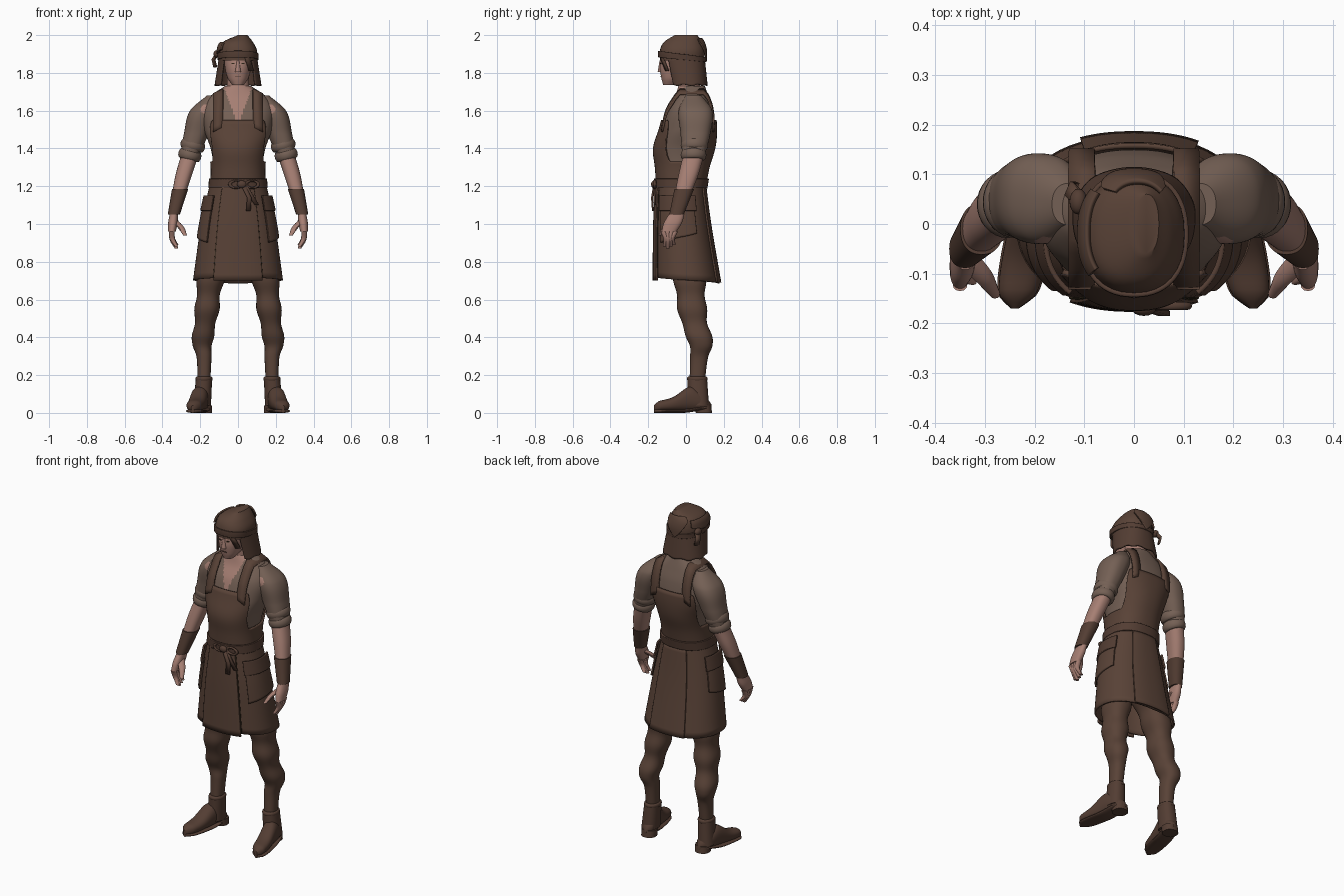
import bpy, bmesh
from math import pi, sin, cos, exp, radians, copysign
from mathutils import Vector

if "Cube" in bpy.data.objects:
    bpy.data.objects.remove(bpy.data.objects["Cube"])


def material(name, *rgb):
    made = bpy.data.materials.new(name)
    made.use_nodes = True
    made.diffuse_color = (*rgb, 1)
    made.node_tree.nodes["Principled BSDF"].inputs["Base Color"].default_value = (*rgb, 1)
    return made


SKIN = material("skin", .38, .21, .17)
SHIRT = material("shirt", .175, .117, .09)
CLOTH = material("brown_cloth", .1, .055, .038)
LEATHER = material("dark_leather", .087, .047, .033)
DARK = material("near_black", .03, .02, .01)


def smooth(ob):
    bpy.ops.object.select_all(action='DESELECT')
    ob.select_set(True)
    bpy.context.view_layer.objects.active = ob
    bpy.ops.object.shade_smooth_by_angle(angle=radians(40))


def surface(name, rows, mats, rule=None, thick=None, side=1):
    """Turn rows of points into a capped solid, or a thickened sheet."""
    bm = bmesh.new()
    verts = [[bm.verts.new((p.x * side, p.y, p.z)) for p in row] for row in rows]
    for low, high in zip(verts, verts[1:]):
        for quad in zip(low, low[1:], high[1:], high):
            bm.faces.new(quad)
    bmesh.ops.remove_doubles(bm, verts=bm.verts, dist=.0001)
    if thick is None:
        bmesh.ops.holes_fill(bm, edges=[e for e in bm.edges if e.is_boundary], sides=0)
    bmesh.ops.recalc_face_normals(bm, faces=bm.faces)
    if rule:
        for face in bm.faces:
            face.material_index = int(rule(face.calc_center_median()))
    mesh = bpy.data.meshes.new(name)
    bm.to_mesh(mesh)
    bm.free()
    for mat in mats:
        mesh.materials.append(mat)
    ob = bpy.data.objects.new(name, mesh)
    bpy.context.collection.objects.link(ob)
    if thick:
        solid = ob.modifiers.new("thickness", 'SOLIDIFY')
        solid.thickness, solid.offset = thick, 0
    smooth(ob)


def ring(z, wide, deep, y=0, x=0):
    return Vector((z, x, y, wide, deep))


def slope(a, b):
    return (b - a) / (b[0] - a[0])


def ease(u):
    u = min(max(u, 0), 1)
    return u * u * (3 - 2 * u)


def section(rings, z):
    """Smooth in-between ring at a given height."""
    rings = sorted(rings, key=lambda r: r[0])
    z = min(max(z, rings[0][0]), rings[-1][0])
    i = max(k for k, r in enumerate(rings[:-1]) if r[0] <= z)
    a, b = rings[i], rings[i + 1]
    before, after = rings[max(i - 1, 0)], rings[min(i + 2, len(rings) - 1)]
    gap = b[0] - a[0]
    u = (z - a[0]) / gap
    v = 1 - u
    bend = slope(before, b) * (u * v * v) - slope(a, after) * (u * u * v)
    return a * ease(v) + b * ease(u) + bend * gap


def point(rings, z, phi, off=0):
    """Point on a rounded section; phi is zero at the front, growing toward +x."""
    _, x, y, wide, deep = section(rings, z)
    curve = lambda v: copysign(abs(v)**.87, v)
    return Vector((x + (wide + off) * curve(sin(phi)), y - (deep + off) * curve(cos(phi)), z))


def loft(name, rings, mats, side=1, seg=32, steps=24, rule=None, ripple=lambda z: 0, lying=False):
    ends = [r[0] for r in rings]
    heights = [min(ends) + (max(ends) - min(ends)) * j / steps for j in range(steps + 1)]
    rows = [[point(rings, z, 2 * pi * i / seg, ripple(z)) for i in range(seg + 1)] for z in heights]
    if lying:
        rows = [[p.xzy for p in row] for row in rows]
    surface(name, rows, mats, rule, side=side)


def limb(name, path, widths, mats, side, deep=1.2, **options):
    loft(name, [ring(p.z, w, w * deep, p.y, p.x) for p, w in zip(path, widths)], mats, side, **options)


def panel(name, rings, start, end, low, high, off, mat, thick=.01, side=1, across=60, up=16):
    """Garment panel that follows a body; low and high may depend on phi."""
    value = lambda edge, phi: edge(phi) if callable(edge) else edge
    angles = [start + (end - start) * i / across for i in range(across + 1)]
    rows = []
    for j in range(up + 1):
        mix = j / up
        rows.append([point(rings, value(low, a) * (1 - mix) + value(high, a) * mix, a, off) for a in angles])
    surface(name, rows, [mat], thick=thick, side=side)


def strip(name, path, half, mat, side=1):
    half = Vector(half)
    surface(name, [[Vector(p) - half, Vector(p) + half] for p in path], [mat], thick=.01, side=side)


def dress(name, mat, scale):
    ob = bpy.context.object
    ob.name, ob.scale = name, scale
    ob.data.materials.append(mat)
    smooth(ob)


def blob(name, place, size, mat):
    bpy.ops.mesh.primitive_uv_sphere_add(segments=16, ring_count=10, radius=1, location=place)
    dress(name, mat, size)


def hoop(name, place, radius, tube, mat, side=1, turn=(0, 0, 0), scale=(1, 1, 1)):
    bpy.ops.mesh.primitive_torus_add(location=(place[0] * side, place[1], place[2]), rotation=turn,
                                     major_radius=radius, minor_radius=tube, major_segments=32)
    dress(name, mat, scale)


# Torso with an open neckline
torso = [ring(z=1.14, wide=.135, deep=.11, y=-.03), ring(z=1.3, wide=.13, deep=.13, y=-.02),
         ring(z=1.4, wide=.145, deep=.15, y=-.01), ring(z=1.5, wide=.18, deep=.14, y=.01),
         ring(z=1.6, wide=.19, deep=.12, y=.02), ring(z=1.67, wide=.155, deep=.09, y=.03),
         ring(z=1.73, wide=.07, deep=.07, y=.03)]
loft("shirt_body", torso, [SHIRT, SKIN], seg=120, steps=90,
     rule=lambda c: c.y < 0 and abs(c.x) < (c.z - 1.52) * .36)
loft("neck", [ring(z=1.6, wide=.07, deep=.06, y=.03), ring(z=1.8, wide=.055, deep=.055, y=.01)], [SKIN])

# Apron: bib rises at front and back, open under the arms
panel("apron_bib", torso, -pi, pi, 1.17, lambda p: 1.33 + .22 * ease((abs(abs(p) - pi / 2) - .4) * 2),
      .01, CLOTH, across=96)
panel("waist_belt", torso, -pi, pi, 1.19, 1.24, .019, LEATHER)

# Skirt in overlapping panels
skirt = [ring(z=.69, wide=.235, deep=.168, y=.005), ring(z=1, wide=.19, deep=.14, y=-.02),
         ring(z=1.23, wide=.14, deep=.12, y=-.03)]
panel("skirt_layer", skirt, -pi, pi, lambda p: .72 - abs(p) / 90, 1.22, 0, CLOTH)
panel("skirt_front", skirt, -.5, .5, .7, 1.22, .009, CLOTH)
panel("skirt_back", skirt, pi - .5, pi + .4, .69, 1.2, .009, CLOTH)

# Joints of the left limbs
COLLAR, SHOULDER = Vector((.13, .04, 1.68)), Vector((.18, .05, 1.6))
BICEP, ELBOW = Vector((.22, .05, 1.48)), Vector((.255, .04, 1.365))
FOREARM, WRIST = Vector((.29, .01, 1.25)), Vector((.34, -.05, 1.05))
KNUCKLE, FINGERTIP = Vector((.35, -.09, .96)), Vector((.325, -.09, .87))
THUMB = Vector((.28, -.14, .94))
HIP, THIGH, KNEE = Vector((.09, .01, .9)), Vector((.145, .02, .7)), Vector((.17, .04, .5))
GATHER, SHIN, ANKLE = Vector((.19, .08, .36)), Vector((.18, .07, .3)), Vector((.18, .06, .18))
HEEL, TOE = Vector((.18, .135)), Vector((.24, -.17))

# Foot outline: rounded at both ends, highest at the instep
foot, sole = [], []
for step in range(13):
    u = step / 12
    spot = HEEL.lerp(TOE, u)
    full = .2 + (1 - abs(2 * u - 1)**4)**.5
    tall = (.06 + .07 * exp(-(4 * u - 1.4)**2)) * (.4 + full / 2)
    foot.append(ring(spot.y, .038 * full, tall / 2, tall / 2 + .01, spot.x))
    sole.append(ring(spot.y, .041 * full, .01, .01 + .02 * ease(1 - 2 * u), spot.x))

for name, s in (("left_", 1), ("right_", -1)):
    # Skirt details and straps
    panel(name + "front_slit", skirt, .5, .53, .72, 1.18, .006, DARK, .004, s, across=2)
    panel(name + "side_pocket", skirt, .8, 2, lambda p: .87 + p / 25, 1.1, .012, CLOTH, side=s)
    panel(name + "pocket_flap", skirt, .75, 2.05, 1.07, 1.15, .019, LEATHER, side=s)
    strap = []
    for step in range(9):
        _, _, y, wide, deep = section(torso, 1.5 + step / 40)
        reach = (deep + .014) * (1 - (.105 / (wide + .014))**2.3)**.43
        strap.insert(step, (.105, y - reach, 1.5 + step / 40))
        strap.insert(step + 1, (.105, y + reach, 1.5 + step / 40))
    strip(name + "shoulder_strap", strap, (.026, 0, -.012), CLOTH, s)

    # Sleeve with a torn patch and rolled cuff
    tear = Vector((.17 * s, -.04, 1.61))
    limb(name + "sleeve", [COLLAR, SHOULDER, BICEP, ELBOW], [.035, .074, .066, .05], [SHIRT, SKIN], s,
         seg=64, steps=60, rule=lambda c: (c - tear).length < .028)
    for label, spot, size in (("lower_cuff", ELBOW, .046), ("upper_cuff", ELBOW.lerp(BICEP, .45), .05)):
        hoop(name + label, spot, size, .016, SHIRT, s, turn=(0, -.25 * s, 0), scale=(1, 1.1, 1.7))

    # Forearm, bracer and hand
    limb(name + "forearm", [ELBOW, FOREARM, WRIST], [.046, .043, .025], [SKIN], s)
    limb(name + "bracer", [FOREARM.lerp(WRIST, .33), WRIST], [.043, .032], [LEATHER], s)
    limb(name + "palm", [WRIST, WRIST.lerp(KNUCKLE, .5), KNUCKLE], [.022, .025, .021], [SKIN], s, deep=1.9)
    for i, finger in enumerate(("index", "middle", "ring", "little")):
        fan = Vector((0, .021 * i - .03, 0))
        tip = FINGERTIP + fan * .8 + Vector((0, 0, abs(i - 1) / 100))
        bend = (KNUCKLE + tip) / 2 + fan / 9 + Vector((.01, 0, 0))
        limb(name + finger + "_finger", [KNUCKLE + fan, bend, tip], [.015, .014, .009], [SKIN], s,
             deep=1, seg=12, steps=8)
    limb(name + "thumb", [WRIST.lerp(KNUCKLE, .3), THUMB.lerp(WRIST, .4), THUMB], [.021, .018, .01],
         [SKIN], s, deep=1, seg=12, steps=8)

    # Baggy trousers with folds, gathered below the knee
    limb(name + "trouser_leg", [HIP, THIGH, KNEE, GATHER, SHIN, ANKLE], [.09, .069, .06, .051, .04, .034],
         [CLOTH], s, steps=50, ripple=lambda z: .005 * cos(42 * (z - .4)) * ease((z - .3) * 9))

    # Boot
    limb(name + "boot_shaft", [ANKLE, Vector((.19, .065, .04))], [.043, .047], [LEATHER], s)
    hoop(name + "boot_collar", ANKLE, .037, .009, LEATHER, s, scale=(1, 1.2, 1.4))
    loft(name + "boot_foot", foot, [LEATHER], s, lying=True)
    loft(name + "boot_sole", sole, [LEATHER], s, lying=True)
    limb(name + "boot_heel", [Vector((.18, .095, 0)), Vector((.18, .09, .04))], [.043, .043], [LEATHER], s, deep=1)

# Belt knot, bow and tails
blob("belt_knot", (.02, -.17, 1.21), (.025, .015, .02), LEATHER)
for label, x in (("bow_loop_right", -.01), ("bow_loop_left", .075)):
    hoop(label, (x, -.165, 1.21), .027, .008, LEATHER, turn=(pi / 2, 0, 0), scale=(1.2, .7, 1))
strip("belt_tail_long", [(.03, -.17, 1.2), (.06, -.18, 1.14), (.055, -.175, 1.07)], (.012, 0, 0), LEATHER)
strip("belt_tail_short", [(.04, -.17, 1.2), (.1, -.165, 1.1)], (.012, 0, 0), LEATHER)

# Head and face
head = [ring(z=1.735, wide=.03, deep=.035, y=-.085), ring(z=1.77, wide=.054, deep=.065, y=-.065),
        ring(z=1.83, wide=.07, deep=.098, y=-.04), ring(z=1.93, wide=.075, deep=.1, y=-.02)]
loft("head", head, [SKIN])
bpy.ops.mesh.primitive_cone_add(vertices=12, radius1=.016, radius2=.006, depth=.06, location=(0, -.134, 1.835))
dress("nose", SKIN, (1, 1, 1))
panel("mouth", head, -.2, .2, 1.78, 1.784, .002, LEATHER, .004)
for name, s in (("left_", 1), ("right_", -1)):
    panel(name + "eye", head, .2, .4, 1.846, 1.852, .002, DARK, .004, s)
    panel(name + "brow", head, .15, .5, 1.865, 1.873, .003, LEATHER, .006, s)

# Bobbed hair, open at the face
hair = [ring(z=1.73, wide=.12, deep=.1, y=.01), ring(z=1.92, wide=.09, deep=.11, y=-.02)]
panel("hair_bob", hair, .8, 2 * pi - .8, lambda p: 1.735 + .004 * cos(9 * p), 1.9, 0, LEATHER)
strip("hair_fringe", [(.04, -.13, 1.9), (.055, -.12, 1.86), (.07, -.1, 1.81)], (.013, .006, 0), LEATHER)

# Slouched cap, peaked to one side, with band, folded flap and side knot
cap = [ring(z=1.865, wide=.1, deep=.118, y=-.02), ring(z=1.92, wide=.1, deep=.118, y=-.02),
       ring(z=1.965, wide=.078, deep=.1, y=-.015), ring(z=2, wide=.025, deep=.06, x=.025)]
loft("cap_crown", cap, [CLOTH])
panel("cap_band", cap, -pi, pi, lambda p: 1.87 + cos(p) / 80, lambda p: 1.9 + cos(p) / 60, .003, LEATHER)
panel("cap_back_flap", cap, pi - .7, pi + .7, lambda p: 1.86 + abs(p - pi) / 7, 1.98, .008, CLOTH)
panel("cap_side_fold", cap, -2.3, -.9, lambda p: 1.9 + abs(p + 1.6) / 30, 1.96, .008, CLOTH)
blob("cap_knot", (-.112, .045, 1.9), (.018, .026, .02), LEATHER)
strip("cap_knot_tail", [(-.11, .05, 1.9), (-.13, .07, 1.87), (-.12, .07, 1.83)], (.006, .014, 0), CLOTH)
